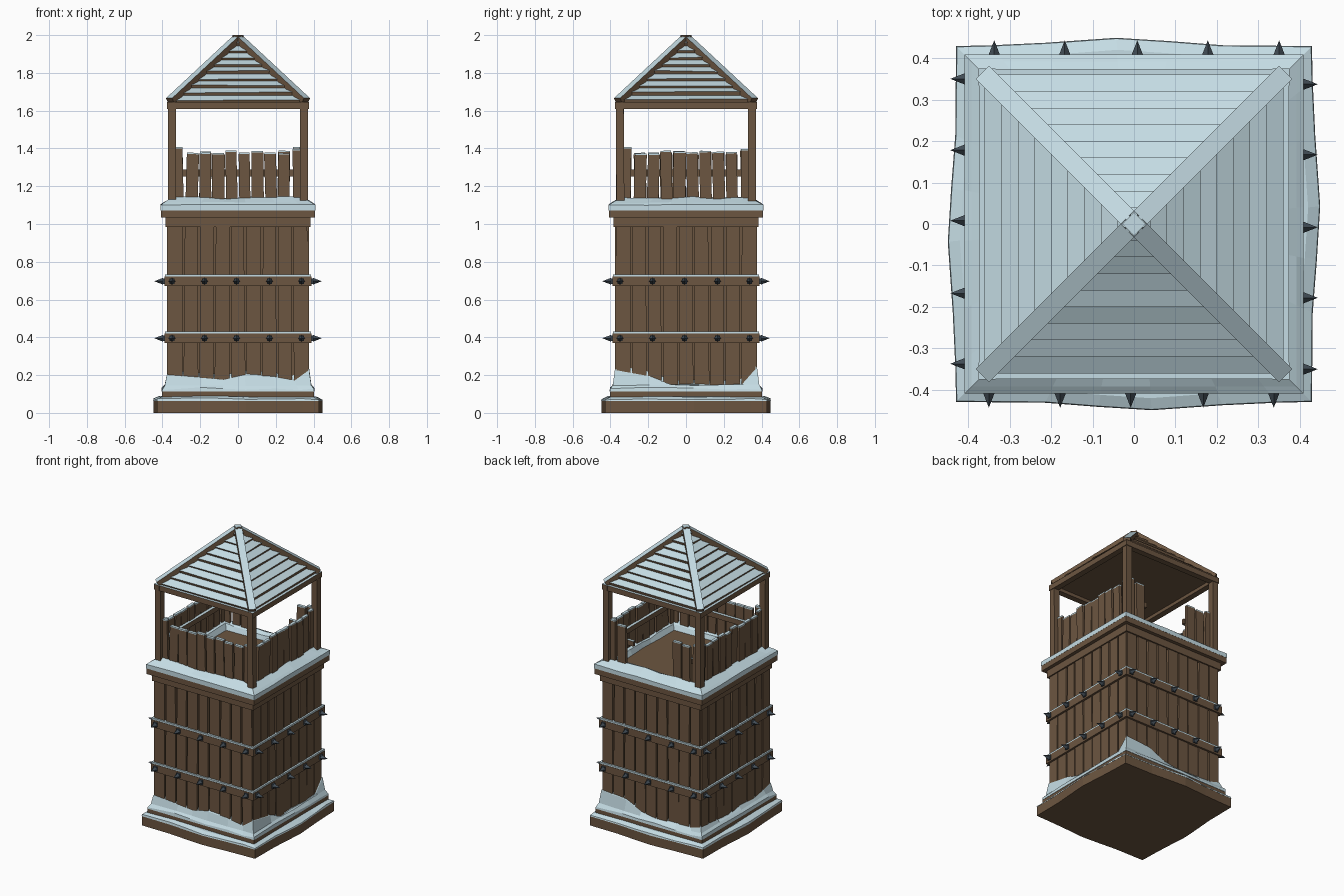
import bpy, bmesh, math, random
from mathutils import Matrix, Vector

if "Cube" in bpy.data.objects:
    bpy.data.objects.remove(bpy.data.objects["Cube"])

random.seed(7)
U = random.uniform


def material(name, col):
    m = bpy.data.materials.new(name)
    m.diffuse_color = (*col, 1)
    m.use_nodes = True
    m.node_tree.nodes["Principled BSDF"].inputs["Base Color"].default_value = m.diffuse_color
    return m


MATS = [material("brown_wood", (0.150, 0.092, 0.052)),
        material("pale_snow", (0.560, 0.720, 0.780)),
        material("dark_iron", (0.055, 0.075, 0.095))]
WOOD, SNOW, IRON = 0, 1, 2


def finish(name, bm):
    me = bpy.data.meshes.new(name)
    bm.to_mesh(me)
    bm.free()
    for m in MATS:
        me.materials.append(m)
    ob = bpy.data.objects.new(name, me)
    bpy.context.collection.objects.link(ob)
    return ob


def side(k):
    """Turn the front side (-y) to side k: front, right, back, left."""
    return Matrix.Rotation(k * math.pi / 2, 4, 'Z')


def box(bm, mtx, centre, size, mat=WOOD, snow_top=False, tilt=0, taper=1):
    local = Matrix.Translation(centre) @ Matrix.Rotation(tilt, 4, 'Y') @ Matrix.Diagonal((*size, 1))
    vs = bmesh.ops.create_cube(bm, size=1)['verts']
    for v in vs:
        if v.co.z > 0:
            v.co.x *= taper
        v.co = mtx @ local @ v.co
    for f in {f for v in vs for f in v.link_faces}:
        f.normal_update()
        f.material_index = SNOW if snow_top and f.normal.z > 0.5 else mat


def loft(name, rings, mats, closed=False):
    """Skin rings of points; close into a frame or cap both ends."""
    bm = bmesh.new()
    vr = [[bm.verts.new(p) for p in r] for r in rings]
    n = len(vr[0])
    pairs = list(zip(vr, vr[1:])) + ([(vr[-1], vr[0])] if closed else [])
    for i, (a, b) in enumerate(pairs):
        for j in range(n):
            q = (j + 1) % n
            bm.faces.new((a[j], a[q], b[q], b[j])).material_index = mats[i]
    if not closed:
        bm.faces.new(vr[0][::-1]).material_index = mats[0]
        bm.faces.new(vr[-1]).material_index = mats[-1]
    bmesh.ops.recalc_face_normals(bm, faces=bm.faces[:])
    return finish(name, bm)


def square(r, z, jit=0):
    return [(side(k) @ Vector((-r, -r, z + U(-jit, jit))))[:] for k in range(4)]


STEPS = [(-1, 0), (-.5, .002), (-.2, .012), (.1, .02), (.5, .008), (.8, .002)]


def drift(r, z, bulge=1.0, jit=0, heights=None):
    """Wavy square outline with six points per side."""
    out = []
    for k in range(4):
        for i, (t, b) in enumerate(STEPS):
            h = heights[k][i] if heights else z + U(-jit, jit)
            out.append((side(k) @ Vector((t * r, -r - b * bulge, h)))[:])
    return out


# Stepped base with snow lying on it
loft("base_slab", [drift(.428, 0), drift(.428, .066)], [WOOD])
loft("base_snow", [drift(.429, .063), drift(.427, .074, 1, .005), drift(.40, .086, 1, .004)], [SNOW] * 2)
loft("base_step", [square(.402, .06), square(.402, .118)], [WOOD])
H = [[.20, .185, .175, .20, .19, .17],
     [.225, .19, .145, .15, .145, .15],
     [.235, .22, .17, .15, .155, .16],
     [.18, .16, .15, .17, .16, .18]]
loft("base_snow_drift", [drift(.404, .112, .1), drift(.402, .128, .1, .008), drift(.388, .146, .1, .004),
                         drift(.377, 0, 0, 0, H),
                         drift(.358, 0, 0, 0, [[h + .025 for h in r] for r in H])], [SNOW] * 4)

# Tower core and wall planks
loft("tower_core", [square(.354, .08), square(.354, 1.04)], [WOOD])
bm = bmesh.new()
for k in range(4):
    for i in range(9):
        x = -.331 + i * .0828
        box(bm, side(k), (x, -.362 + U(-.003, .002), .57), (U(.072, .079), .024, .9),
            tilt=U(-.006, .006), taper=U(.84, 1.0))
finish("wall_planks", bm)


def frame(name, inner, outer, z0, z1, mat, top):
    loft(name, [square(inner, z0), square(outer, z0), square(outer, z1), square(inner, z1)],
         [mat, mat, top, mat], closed=True)


# Two spiked bands
bm = bmesh.new()
for n, z in (("lower", .395), ("upper", .697)):
    frame(n + "_band", .35, .388, z - .026, z + .024, WOOD, WOOD)
    frame(n + "_band_snow", .35, .386, z + .024, z + .035, SNOW, SNOW)
    for k in range(4):
        for x in (-.35, -.178, -.008, .167, .337):
            box(bm, side(k), (x, -.391, z), (.026, .014, .03), IRON)
            m = side(k) @ Matrix.Translation((x, -.42, z)) @ Matrix.Rotation(math.pi / 2, 4, 'X')
            vs = bmesh.ops.create_cone(bm, cap_ends=True, segments=4, radius1=.018, radius2=0,
                                       depth=.046, matrix=m)['verts']
            for f in {f for v in vs for f in v.link_faces}:
                f.material_index = IRON
finish("band_spikes", bm)

# Platform, floor and its snow rim
frame("platform_collar", .34, .384, .985, 1.034, WOOD, WOOD)
loft("platform_floor", [square(.408, 1.034), square(.408, 1.075), square(.33, 1.092)], [WOOD, WOOD])
loft("platform_snow", [drift(.409, 1.072, 0), drift(.409, 1.102, 0, .003), drift(.392, 1.114, 0, .003),
                       drift(.345, 1.14, 0, .006), drift(.315, 1.125, 0, .006), drift(.295, 1.085, .5)],
     [SNOW] * 5 + [WOOD], closed=True)

# Fence planks, with a doorway gap in the back
bm = bmesh.new()
for k in range(4):
    for i in range(10):
        x = -.3115 + i * .0692
        end = i in (0, 9)
        if k == 2 and -.19 < x < .12:
            continue
        top = 1.375 + U(-.01, .006) + (.02 if end else 0)
        w = .042 if end else U(.058, .067)
        t = U(-.03, .03)
        y = -.337 + U(-.006, .006)
        box(bm, side(k), (x, y, (1.11 + top) / 2), (w, .02, top - 1.11), WOOD, tilt=t, taper=U(.92, 1.04))
        box(bm, side(k), (x + t * .13, y, top + .003), (w * .94, .02, .009), SNOW, tilt=t)
finish("fence_planks", bm)
bm = bmesh.new()
for k in range(4):
    spans = [(-.33, -.17), (.13, .33)] if k == 2 else [(-.33, .33)]
    for a, b in spans:
        box(bm, side(k), ((a + b) / 2, -.317, 1.27), (b - a, .02, .035), WOOD, True)
finish("fence_rails", bm)

# Corner posts and eave beams
bm = bmesh.new()
for k in range(4):
    box(bm, side(k), (-.349, -.349, 1.365), (.042, .042, .53), tilt=U(-.008, .008))
finish("corner_posts", bm)
bm = bmesh.new()
for k in range(4):
    box(bm, side(k), (0, -.354, 1.627), (.75, .04, .036), WOOD, True)
finish("eave_beams", bm)

# Roof: overlapping rows of snowy boards
N = 9
rows = [(.36 * (1 - i / N), 1.646 + .337 * i / N) for i in range(N + 1)]
rings, mats = [], []
for i in range(N):
    (r0, z0), (r1, z1) = rows[i], rows[i + 1]
    rings += [square(r0 - .004, z0 - .002), square(r0, z0 + .013, .006)]
    mats += [WOOD, SNOW]
rings.append(square(.004, 1.985))
loft("roof_boards", rings, mats)
loft("ceiling", [square(.355, 1.632), square(.355, 1.648)], [WOOD])

# Hip beams with snow on top
bm = bmesh.new()
for k in range(4):
    a, b = Vector((.358, .358, 1.65)), Vector((0, 0, 1.983))
    d = (b - a).normalized()
    s = d.cross(Vector((0, 0, 1))).normalized()
    u = s.cross(d)
    m = Matrix((s, d, u)).transposed().to_4x4()
    m.translation = (a + b) / 2
    box(bm, side(k) @ m, (0, 0, .002), (.046, (b - a).length, .034), WOOD, True)
finish("hip_beams", bm)
bm = bmesh.new()
box(bm, Matrix.Rotation(math.pi / 4, 4, 'Z'), (0, 0, 1.985), (.04, .04, .03), WOOD, True)
finish("roof_peak", bm)
